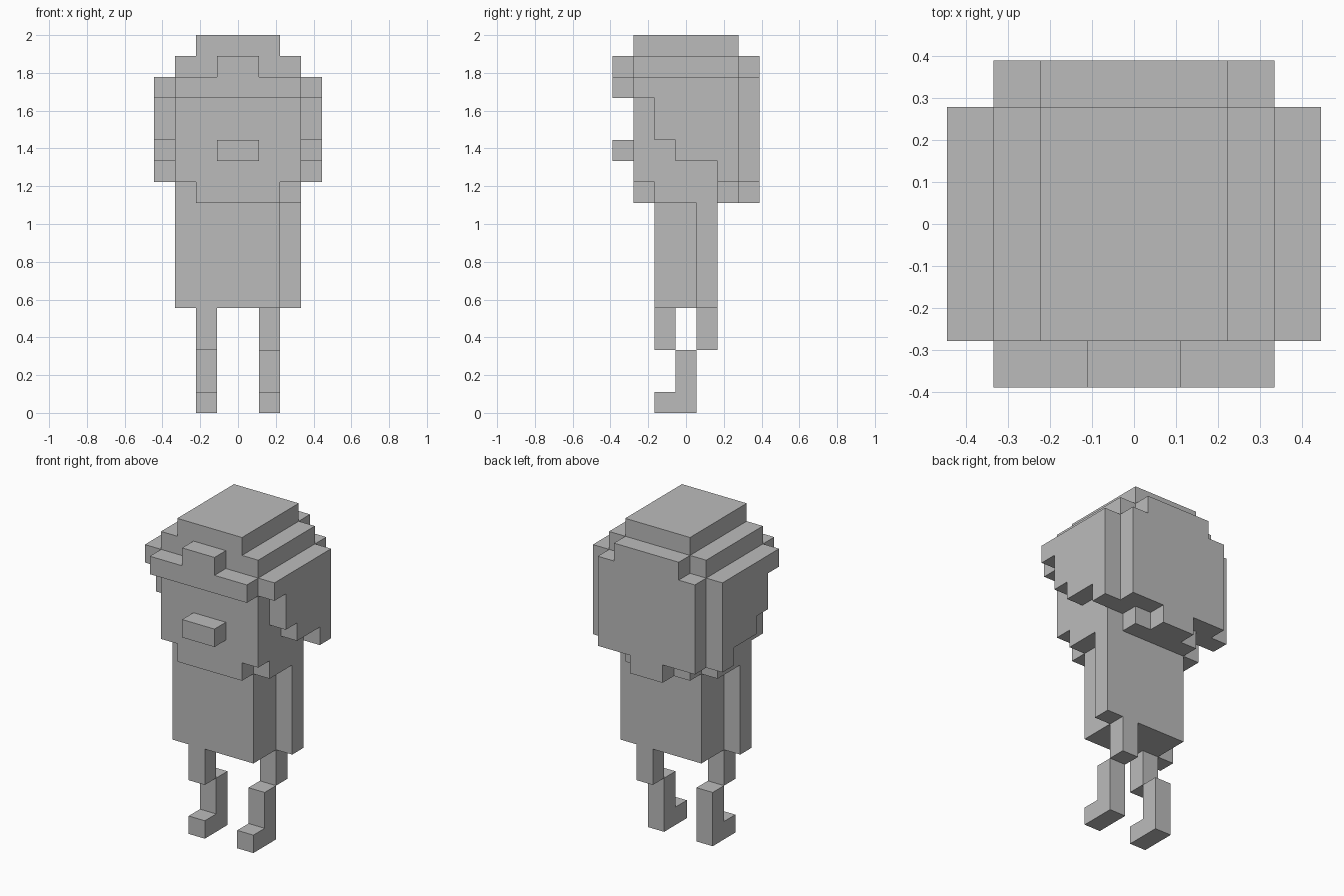
import bpy
import bmesh
from mathutils import Vector

U = 2 / 18  # edge of one block

if "Cube" in bpy.data.objects:
    bpy.data.objects.remove(bpy.data.objects["Cube"], do_unlink=True)

grey = bpy.data.materials.new("mid grey")
grey.use_nodes = True
colour = (0.5, 0.5, 0.5, 1)
grey.diffuse_color = colour
grey.node_tree.nodes["Principled BSDF"].inputs["Base Color"].default_value = colour


def prism(name, axis, outline, start, end):
    """Extrude an outline, given in blocks, along x (outline y, z) or y (outline x, z)."""
    bm = bmesh.new()
    if axis == "x":
        points = [Vector((start, a, z)) for a, z in outline]
        step = Vector((end - start, 0, 0))
    else:
        points = [Vector((a, start, z)) for a, z in outline]
        step = Vector((0, end - start, 0))
    face = bm.faces.new([bm.verts.new(p * U) for p in points])
    made = bmesh.ops.extrude_face_region(bm, geom=[face])["geom"]
    verts = [v for v in made if isinstance(v, bmesh.types.BMVert)]
    bmesh.ops.translate(bm, verts=verts, vec=step * U)
    bmesh.ops.recalc_face_normals(bm, faces=bm.faces)
    mesh = bpy.data.meshes.new(name)
    bm.to_mesh(mesh)
    bm.free()
    mesh.materials.append(grey)
    obj = bpy.data.objects.new(name, mesh)
    bpy.context.collection.objects.link(obj)
    return obj


def box(name, x, y, z):
    return prism(name, "y", [(x[0], z[0]), (x[1], z[0]), (x[1], z[1]), (x[0], z[1])], *y)


def mirrored(half):
    """Complete a right-hand outline, listed bottom to top, across x = 0."""
    return half + [(-x, z) for x, z in reversed(half)]


# Head with stepped crown and chin
prism("head", "y", mirrored([(2, 10), (2, 11), (3, 11), (3, 17), (2, 17), (2, 18)]), -2.5, 2.5)
box("nose", (-1, 1), (-3.5, -2.5), (12, 13))

# Fringe and back hair
prism("fringe", "y", mirrored([(3, 15), (3, 16), (1, 16), (1, 17)]), -3.5, -2.5)
prism("back_hair", "y",
      mirrored([(1, 10), (1, 11), (3, 11), (3, 16), (2, 16), (2, 17)]), 2.5, 3.5)

# Side hair, stepping down towards the back
side_outline = [(-2.5, 16), (-2.5, 15), (-1.5, 15), (-1.5, 13), (-0.5, 13),
                (-0.5, 12), (1.5, 12), (1.5, 11), (2.5, 11), (2.5, 16)]

# Bent lower leg with its foot
shin_outline = [(-1.5, 0), (0.5, 0), (0.5, 3), (-0.5, 3), (-0.5, 1), (-1.5, 1)]

# Torso and shoulders
box("torso", (-2, 2), (-1.5, 1.5), (5, 10))
box("shoulders", (-3, 3), (-1.5, 1.5), (10, 11))

# Paired parts: the left limbs swing back, the right limbs swing forward
for label, side in (("left", 1), ("right", -1)):
    swing = (side - 0.5, side + 0.5)
    arm_x = sorted((2 * side, 3 * side))
    leg_x = sorted((side, 2 * side))
    prism(label + "_side_hair", "x", side_outline, 3 * side, 4 * side)
    box(label + "_arm", arm_x, swing, (5, 10))
    box(label + "_thigh", leg_x, swing, (3, 5))
    prism(label + "_shin_and_foot", "x", shin_outline, *leg_x)
